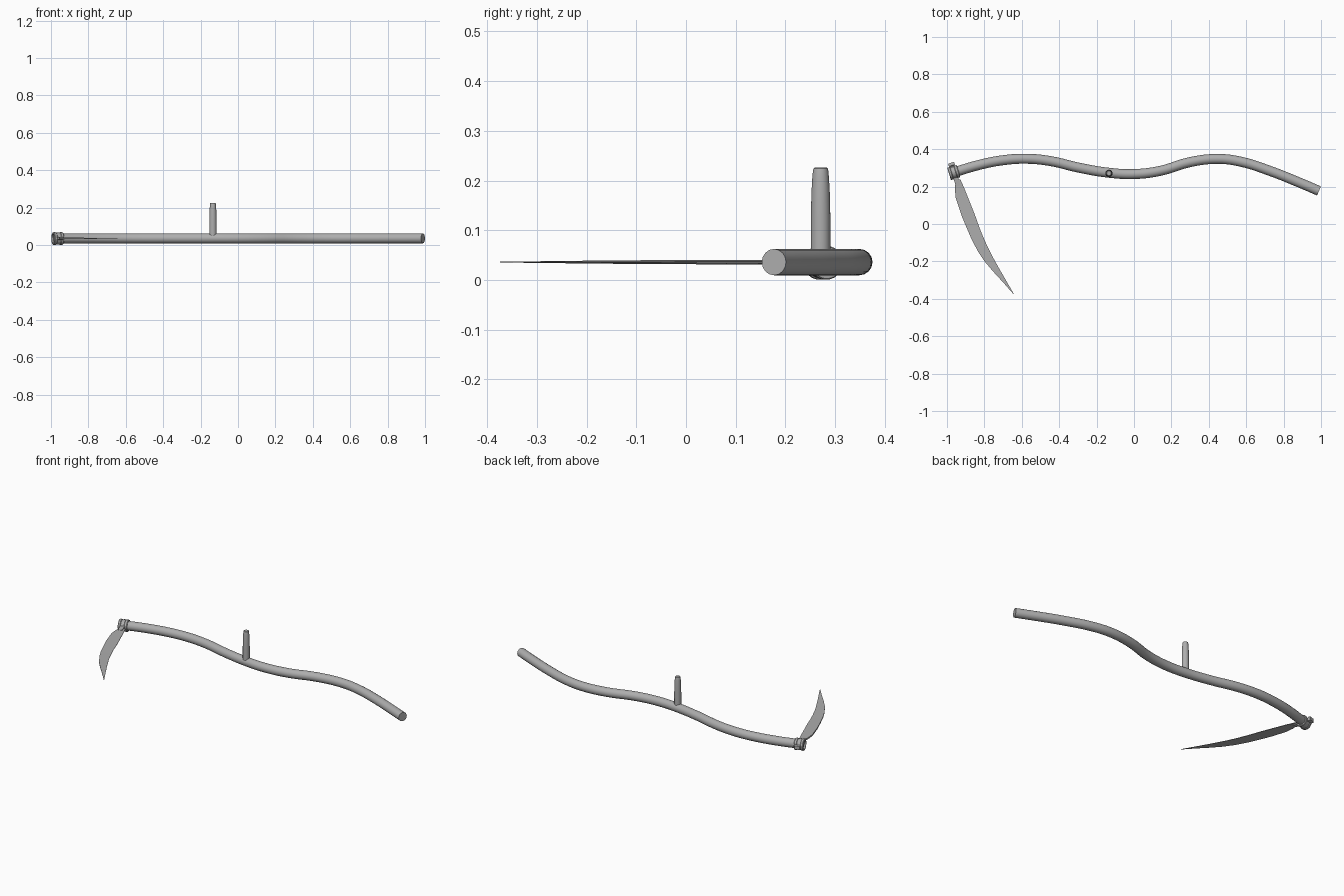
import bpy, bmesh, math
from mathutils import Vector

if "Cube" in bpy.data.objects:
    bpy.data.objects.remove(bpy.data.objects["Cube"])

ZC = 0.0358  # height of the shaft's centre line

# Dark grey for every part
grey = bpy.data.materials.new("dark_grey")
grey.diffuse_color = (0.42, 0.42, 0.42, 1)
grey.use_nodes = True
grey.node_tree.nodes["Principled BSDF"].inputs["Base Color"].default_value = grey.diffuse_color


def finish(name, bm, angle=35):
    bmesh.ops.recalc_face_normals(bm, faces=bm.faces)
    me = bpy.data.meshes.new(name)
    bm.to_mesh(me)
    bm.free()
    ob = bpy.data.objects.new(name, me)
    bpy.context.collection.objects.link(ob)
    smooth(ob, angle)
    return ob


def smooth(ob, angle=35):
    ob.data.materials.append(grey)
    bpy.ops.object.select_all(action='DESELECT')
    ob.select_set(True)
    bpy.context.view_layer.objects.active = ob
    bpy.ops.object.shade_smooth_by_angle(angle=math.radians(angle))


def skin(bm, rings, closed=False):
    """Bridge successive vertex rings; cap the ends unless closed."""
    rings = [[bm.verts.new(p) for p in r] for r in rings]
    n = len(rings[0])
    pairs = list(zip(rings, rings[1:]))
    if closed:
        pairs.append((rings[-1], rings[0]))
    for a, b in pairs:
        for i in range(n):
            j = (i + 1) % n
            bm.faces.new((a[i], a[j], b[j], b[i]))
    if not closed:
        bm.faces.new(rings[0][::-1])
        bm.faces.new(rings[-1])


def lathe(name, origin, axis, profile, sides=24, closed=False):
    """Revolve (distance, radius) pairs about an axis."""
    o, rot = Vector(origin), Vector(axis).to_track_quat('Z', 'Y')
    rings = [[o + rot @ Vector((r * math.cos(t), r * math.sin(t), d))
              for t in (2 * math.pi * i / sides for i in range(sides))]
             for d, r in profile]
    bm = bmesh.new()
    skin(bm, rings, closed)
    return finish(name, bm)


# Long wavy shaft
path = [(-0.98, 0.271), (-0.82, 0.318), (-0.70, 0.341), (-0.58, 0.349),
        (-0.45, 0.337), (-0.29, 0.300), (-0.134, 0.274), (0.0, 0.267),
        (0.14, 0.284), (0.30, 0.331), (0.444, 0.348), (0.567, 0.334),
        (0.727, 0.284), (0.888, 0.220), (0.989, 0.177)]
cu = bpy.data.curves.new("shaft", 'CURVE')
cu.dimensions = '3D'
cu.bevel_depth = 0.0265
cu.bevel_resolution = 6
cu.resolution_u = 5
cu.use_fill_caps = True
sp = cu.splines.new('BEZIER')
sp.bezier_points.add(len(path) - 1)
for p, (x, y) in zip(sp.bezier_points, path):
    p.co = (x, y, ZC)
    p.handle_left_type = p.handle_right_type = 'AUTO'
shaft = bpy.data.objects.new("shaft", cu)
bpy.context.collection.objects.link(shaft)
bpy.context.view_layer.objects.active = shaft
shaft.select_set(True)
bpy.ops.object.convert(target='MESH')
smooth(bpy.context.object)

# Upright hand grip, tapering to a rounded top
lathe("grip", (-0.134, 0.271, 0.03), (0, 0, 1),
      [(0, 0.0195), (0.10, 0.0195), (0.145, 0.0185), (0.175, 0.0168),
       (0.189, 0.0155), (0.194, 0.0145), (0.196, 0.012)])

# Clamp sleeve with a slightly raised rim at each end
axis = Vector((0.955, 0.296, 0))
lathe("clamp", (-0.964, 0.2755, 0.0345), axis,
      [(-0.026, 0.024), (-0.026, 0.032), (-0.023, 0.0342), (-0.013, 0.0342),
       (-0.010, 0.0315), (0.010, 0.0315), (0.013, 0.0342), (0.024, 0.0342),
       (0.027, 0.032), (0.027, 0.024)], closed=True)

# Tang bar running through the clamp into the blade
side = Vector((0.296, -0.955, 0))
c = Vector((-0.962, 0.275, ZC))
bm = bmesh.new()
rings = []
for d, w, h in [(-0.055, 0.014, 0.010), (-0.052, 0.017, 0.012),
                (-0.040, 0.017, 0.012), (-0.036, 0.013, 0.008),
                (0.034, 0.013, 0.008), (0.048, 0.012, 0.007),
                (0.075, 0.013, 0.005)]:
    rings.append([c + side * d + axis * (a * w) + Vector((0, 0, b * h))
                  for a, b in ((-1, -1), (1, -1), (1, 1), (-1, 1))])
skin(bm, rings)
finish("tang", bm)

# Curved blade: thick back on the outer curve, thinner inner edge, pointed tip
outline = [((-0.952, 0.235), (-0.928, 0.238)),
           ((-0.958, 0.190), (-0.905, 0.186)),
           ((-0.953, 0.140), (-0.878, 0.118)),
           ((-0.922, 0.045), (-0.848, 0.042)),
           ((-0.895, -0.020), (-0.826, -0.020)),
           ((-0.867, -0.085), (-0.805, -0.072)),
           ((-0.835, -0.145), (-0.780, -0.128)),
           ((-0.797, -0.202), (-0.752, -0.182)),
           ((-0.755, -0.252), (-0.722, -0.236)),
           ((-0.700, -0.312), (-0.684, -0.302)),
           ((-0.645, -0.374), (-0.643, -0.373))]
bm = bmesh.new()
rings = []
for k, ((ax, ay), (bx, by)) in enumerate(outline):
    h = 0.0048 * (1 - 0.85 * (k / (len(outline) - 1)) ** 2)
    mx, my = ax * 0.75 + bx * 0.25, ay * 0.75 + by * 0.25
    rings.append([(ax, ay, ZC - h), (mx, my, ZC - h * 0.8),
                  (bx, by, ZC - h * 0.3), (bx, by, ZC + h * 0.3),
                  (mx, my, ZC + h * 0.8), (ax, ay, ZC + h)])
skin(bm, rings)
finish("blade", bm)
